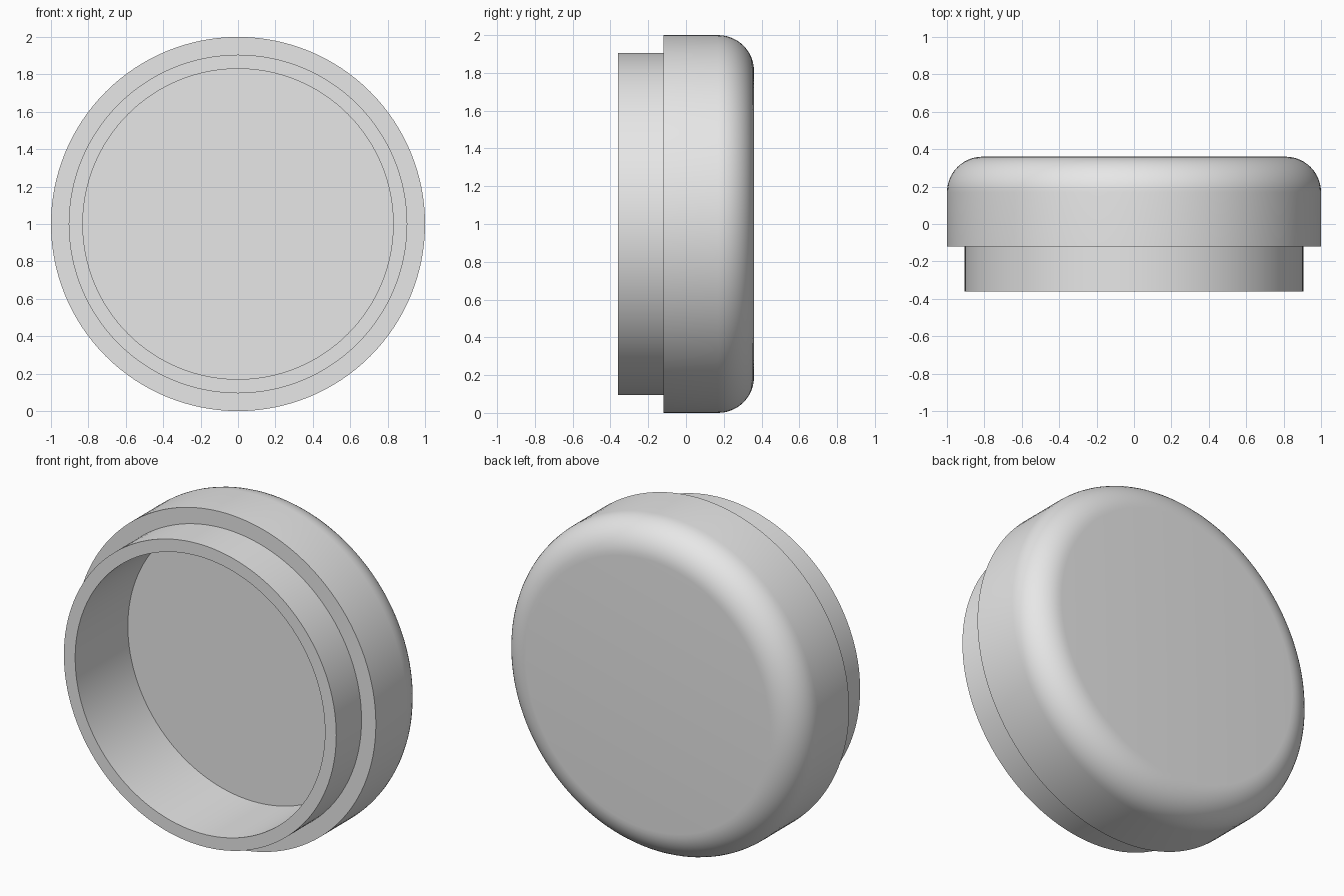
import bpy, bmesh, math
from mathutils import Vector

cube = bpy.data.objects.get("Cube")
if cube:
    bpy.data.objects.remove(cube, do_unlink=True)

SEGMENTS = 128
BACK = 0.36      # outer face of the closed end
ROUND = 0.19     # radius of the rounded back edge

# Single flat grey
grey = bpy.data.materials.new("light_grey")
grey.use_nodes = True
colour = (0.8, 0.8, 0.8, 1)
grey.diffuse_color = colour
grey.node_tree.nodes["Principled BSDF"].inputs["Base Color"].default_value = colour

# Half section (radius, y): cavity floor, cavity wall, lip, shoulder, outer wall
profile = [(0.83, 0.14), (0.83, -0.36), (0.905, -0.36), (0.905, -0.12), (1, -0.12)]

# Rounded back edge
for i in range(13):
    a = math.radians(90 * i / 12)
    profile.append((1 - ROUND + ROUND * math.cos(a), BACK - ROUND + ROUND * math.sin(a)))

# Revolve the section about the y axis, then close cavity floor and back face
bm = bmesh.new()
verts = [bm.verts.new((r, y, 1)) for r, y in profile]
edges = [bm.edges.new(pair) for pair in zip(verts, verts[1:])]
bmesh.ops.spin(bm, geom=verts + edges, cent=Vector((0, 0, 1)), axis=Vector((0, 1, 0)),
               angle=math.tau, steps=SEGMENTS, use_merge=False)
bmesh.ops.remove_doubles(bm, verts=bm.verts[:], dist=0.0001)
rims = [e for e in bm.edges if e.is_boundary]
bmesh.ops.holes_fill(bm, edges=rims, sides=0)
bmesh.ops.recalc_face_normals(bm, faces=bm.faces[:])

mesh = bpy.data.meshes.new("round_cap")
bm.to_mesh(mesh)
bm.free()
mesh.materials.append(grey)
cap = bpy.data.objects.new("round_cap", mesh)
bpy.context.collection.objects.link(cap)

# Smooth curved surfaces, crisp steps
bpy.ops.object.select_all(action="DESELECT")
cap.select_set(True)
bpy.context.view_layer.objects.active = cap
bpy.ops.object.shade_smooth_by_angle(angle=math.radians(30))
